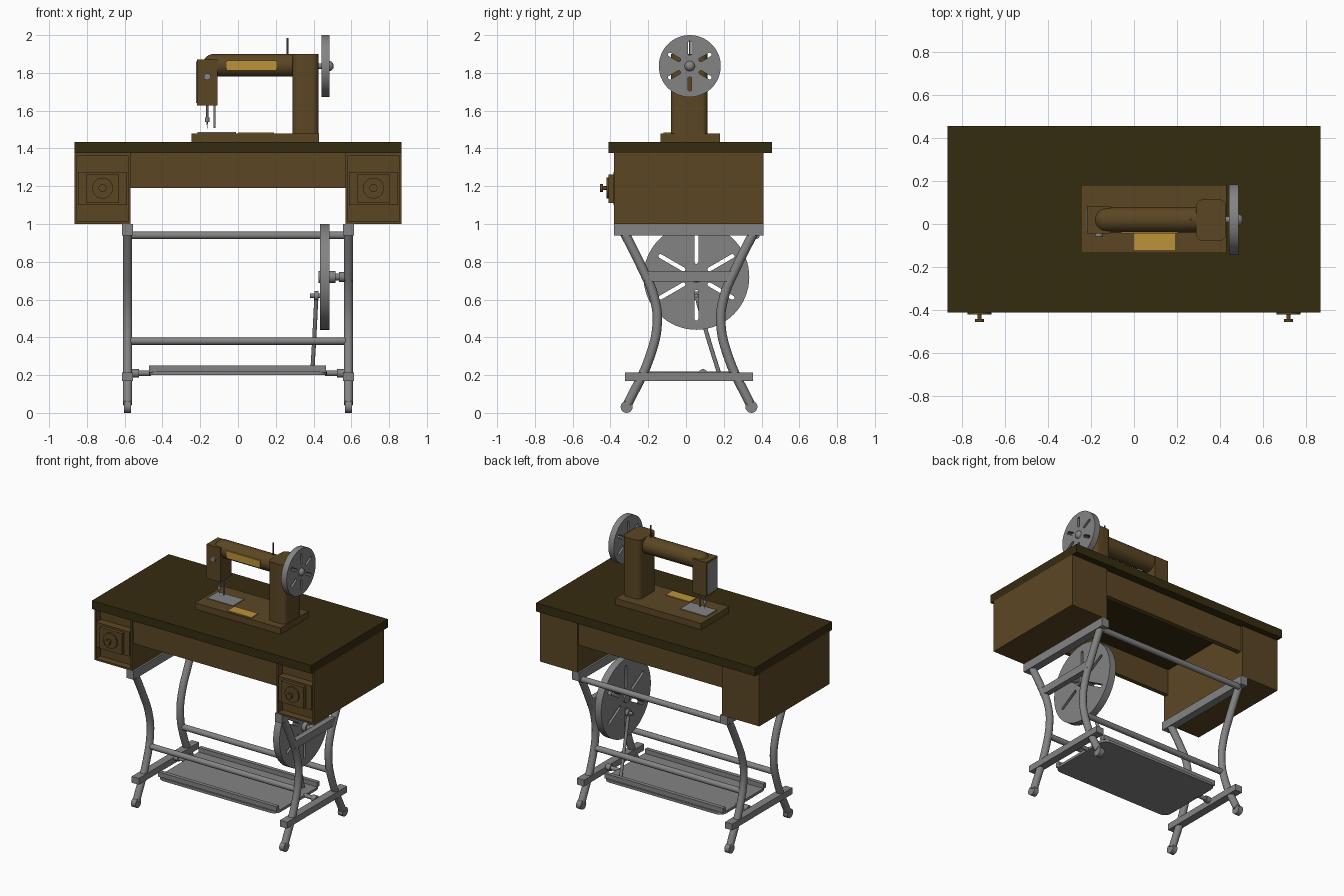
import bpy, bmesh, math
from mathutils import Vector

if "Cube" in bpy.data.objects:
    bpy.data.objects.remove(bpy.data.objects["Cube"])


def material(name, rgb):
    m = bpy.data.materials.new(name)
    m.diffuse_color = (*rgb, 1)
    m.use_nodes = True
    m.node_tree.nodes["Principled BSDF"].inputs["Base Color"].default_value = m.diffuse_color
    return m


WOOD = material("brown wood", (0.105, 0.062, 0.017))
TOP = material("dark wood", (0.036, 0.025, 0.005))
IRON = material("grey iron", (0.23, 0.23, 0.235))
GOLD = material("gold", (0.50, 0.29, 0.04))
DARK = material("dark steel", (0.06, 0.06, 0.06))


def finish(bm, name, mat, smooth=False):
    bmesh.ops.recalc_face_normals(bm, faces=bm.faces)
    me = bpy.data.meshes.new(name)
    bm.to_mesh(me)
    bm.free()
    ob = bpy.data.objects.new(name, me)
    bpy.context.collection.objects.link(ob)
    me.materials.append(mat)
    if smooth:
        smooth_it(ob)
    return ob


def smooth_it(ob):
    bpy.ops.object.select_all(action='DESELECT')
    ob.select_set(True)
    bpy.context.view_layer.objects.active = ob
    bpy.ops.object.shade_smooth_by_angle(angle=math.radians(35))


def box_bm(x, y, z):
    bm = bmesh.new()
    bmesh.ops.create_cube(bm, size=1)
    for v in bm.verts:
        v.co = [(r[0] + r[1]) / 2 + c * (r[1] - r[0]) for c, r in zip(v.co, (x, y, z))]
    return bm


def box(name, mat, x, y, z, upright_bevel=0):
    x = sorted(x)
    bm = box_bm(x, y, z)
    if upright_bevel:
        edges = [e for e in bm.edges if abs(e.verts[0].co.z - e.verts[1].co.z) > 1e-4]
        bmesh.ops.bevel(bm, geom=edges, offset=upright_bevel, segments=5, affect='EDGES', profile=0.5)
    return finish(bm, name, mat, upright_bevel > 0)


def rod(name, mat, a, b, r, sides=24, r2=None):
    a, b = Vector(a), Vector(b)
    bm = bmesh.new()
    bmesh.ops.create_cone(bm, cap_ends=True, segments=sides, radius1=r,
                          radius2=r if r2 is None else r2, depth=(b - a).length)
    q = Vector((0, 0, 1)).rotation_difference(b - a)
    for v in bm.verts:
        v.co = q @ v.co + (a + b) / 2
    return finish(bm, name, mat, True)


def ball(name, mat, c, r):
    bm = bmesh.new()
    bmesh.ops.create_uvsphere(bm, u_segments=24, v_segments=14, radius=r)
    bmesh.ops.translate(bm, verts=bm.verts, vec=c)
    return finish(bm, name, mat, True)


def curve_mesh(name, cu, mat):
    ob = bpy.data.objects.new(name, cu)
    bpy.context.collection.objects.link(ob)
    cu.materials.append(mat)
    bpy.ops.object.select_all(action='DESELECT')
    ob.select_set(True)
    bpy.context.view_layer.objects.active = ob
    bpy.ops.object.convert(target='MESH')
    ob = bpy.context.view_layer.objects.active
    smooth_it(ob)
    return ob


def tube(name, mat, pts, r):
    cu = bpy.data.curves.new(name, 'CURVE')
    cu.dimensions = '3D'
    cu.bevel_depth, cu.bevel_resolution, cu.use_fill_caps = r, 4, True
    sp = cu.splines.new('BEZIER')
    sp.resolution_u = 6
    sp.bezier_points.add(len(pts) - 1)
    for bp, p in zip(sp.bezier_points, pts):
        bp.co = p
        bp.handle_left_type = bp.handle_right_type = 'AUTO'
    return curve_mesh(name, cu, mat)


def slotted_wheel(name, centre, radius, thick, r_in, r_out, half_w):
    """Disc facing x with six radial round-ended slots cut through it."""
    cu = bpy.data.curves.new(name, 'CURVE')
    cu.dimensions, cu.fill_mode, cu.extrude = '2D', 'BOTH', thick / 2

    def loop(pts):
        sp = cu.splines.new('POLY')
        sp.points.add(len(pts) - 1)
        for p, c in zip(sp.points, pts):
            p.co = (*c, 0, 1)
        sp.use_cyclic_u = True

    loop([(radius * math.cos(i * math.pi / 32), radius * math.sin(i * math.pi / 32)) for i in range(64)])
    for k in range(6):
        t = math.radians(30 + 60 * k)
        c, s = math.cos(t), math.sin(t)
        pts = []
        for end, start in ((r_out, -90), (r_in, 90)):
            for i in range(6):
                a = math.radians(start + 36 * i)
                u, w = end + half_w * math.cos(a), half_w * math.sin(a)
                pts.append((u * c - w * s, u * s + w * c))
        loop(pts)
    ob = curve_mesh(name, cu, IRON)
    for v in ob.data.vertices:
        v.co = Vector((v.co.z, v.co.x, v.co.y)) + Vector(centre)
    ob.data.update()
    return ob


# Table top and aprons
box("table_top", TOP, (-0.865, 0.865), (-0.41, 0.455), (1.375, 1.435))
box("front_apron_upper", WOOD, (-0.57, 0.57), (-0.37, -0.335), (1.285, 1.375))
box("front_apron_lower", WOOD, (-0.57, 0.57), (-0.365, -0.335), (1.19, 1.285))
box("back_apron", WOOD, (-0.57, 0.57), (0.36, 0.395), (1.19, 1.375))

for s, side in ((-1, "left"), (1, "right")):
    # Drawer cabinet with recessed front, drawer and knob
    bm = box_bm(sorted((s * 0.57, s * 0.865)), (-0.38, 0.41), (1.0, 1.375))
    front = min(bm.faces, key=lambda f: f.calc_center_median().y)
    bmesh.ops.inset_region(bm, faces=[front], thickness=0.017)
    new = bmesh.ops.extrude_discrete_faces(bm, faces=[front])["faces"]
    bmesh.ops.translate(bm, verts=new[0].verts, vec=(0, 0.05, 0))
    finish(bm, side + "_cabinet", WOOD)
    box(side + "_drawer", WOOD, (s * 0.588, s * 0.848), (-0.385, -0.32), (1.1, 1.275))
    box(side + "_drawer_panel", WOOD, (s * 0.63, s * 0.805), (-0.41, -0.38), (1.11, 1.262))
    kx = s * 0.717
    rod(side + "_knob_plate", WOOD, (kx, -0.40, 1.19), (kx, -0.42, 1.19), 0.055, 32)
    rod(side + "_knob_stem", WOOD, (kx, -0.42, 1.19), (kx, -0.442, 1.19), 0.01)
    rod(side + "_knob", WOOD, (kx, -0.44, 1.19), (kx, -0.455, 1.19), 0.021)

    # Cast iron end frame
    X = s * 0.585
    wide = (X - 0.028, X + 0.028)
    box(side + "_top_bar", IRON, wide, (-0.38, 0.41), (0.94, 1.0))
    box(side + "_low_bar", IRON, wide, (-0.323, 0.355), (0.17, 0.215))
    for d, end in ((-1, "front"), (1, "back")):
        path = [(0.345, 0.96), (0.25, 0.77), (0.187, 0.62), (0.168, 0.48), (0.21, 0.29), (0.325, 0.045)]
        tube(f"{side}_{end}_leg", IRON, [(X, 0.016 + d * y, z) for y, z in path], 0.025)
        fy = 0.016 + d * 0.33
        rod(f"{side}_{end}_foot", IRON, (X - 0.018, fy, 0.032), (X + 0.018, fy, 0.032), 0.032)

    # Treadle pivots
    rod(side + "_treadle_pivot", IRON, (s * 0.46, 0.09, 0.21), (s * 0.56, 0.09, 0.21), 0.014)
    rod(side + "_pivot_collar", IRON, (s * 0.525, 0.09, 0.21), (s * 0.56, 0.09, 0.21), 0.022)

# Stretchers between the end frames
rod("upper_stretcher", IRON, (-0.575, 0.37, 0.94), (0.575, 0.37, 0.94), 0.02)
rod("front_stretcher", IRON, (-0.585, -0.165, 0.38), (0.585, -0.165, 0.38), 0.02)
rod("back_stretcher", IRON, (-0.585, 0.197, 0.38), (0.585, 0.197, 0.38), 0.02)
box("axle_bar", IRON, (0.565, 0.605), (-0.22, 0.25), (0.695, 0.75))

# Treadle plate with raised rails
box("treadle_plate", IRON, (-0.47, 0.47), (-0.24, 0.265), (0.2, 0.218), 0.05)
for y in (-0.215, 0.24):
    box("treadle_rail", IRON, (-0.47, 0.465), (y - 0.014, y + 0.014), (0.215, 0.25))

# Drive wheel, axle, crank and pitman rod
slotted_wheel("drive_wheel", (0.46, 0.055, 0.72), 0.28, 0.05, 0.08, 0.22, 0.011)
rod("drive_hub", IRON, (0.425, 0.055, 0.72), (0.515, 0.055, 0.72), 0.032)
rod("drive_axle", IRON, (0.48, 0.055, 0.72), (0.59, 0.055, 0.72), 0.018)
rod("axle_collar", IRON, (0.535, 0.055, 0.72), (0.57, 0.055, 0.72), 0.027)
rod("crank_pin", IRON, (0.38, 0.055, 0.62), (0.45, 0.055, 0.62), 0.011)
rod("crank_collar", IRON, (0.405, 0.055, 0.62), (0.425, 0.055, 0.62), 0.024)
tube("pitman_rod", IRON, [(0.415, 0.055, 0.62), (0.405, 0.11, 0.42), (0.393, 0.175, 0.21)], 0.011)

# Sewing machine body
AY, AZ = 0.02, 1.84
box("machine_base", WOOD, (-0.245, 0.43), (-0.135, 0.18), (1.435, 1.48))
box("machine_pillar", WOOD, (0.288, 0.427), (-0.08, 0.115), (1.48, 1.9), 0.035)
rod("machine_arm", WOOD, (-0.128, AY, AZ), (0.3, AY, AZ), 0.06, 32)
ball("arm_end", WOOD, (-0.128, AY, AZ), 0.06)
box("machine_head", WOOD, (-0.218, -0.108), (-0.043, 0.083), (1.627, 1.87))
box("head_face_plate", IRON, (-0.223, -0.217), (-0.035, 0.075), (1.64, 1.86))
box("arm_plate", GOLD, (-0.06, 0.205), (-0.045, -0.038), (1.812, 1.865))
box("bed_plate", GOLD, (0.0, 0.19), (-0.12, -0.042), (1.48, 1.485))
box("needle_plate", IRON, (-0.215, -0.01), (-0.04, 0.08), (1.48, 1.486))
rod("tension_knob", IRON, (-0.163, -0.04, 1.78), (-0.163, -0.058, 1.78), 0.018)

# Needle and presser bars
rod("needle_bar", IRON, (-0.163, AY, 1.64), (-0.163, AY, 1.55), 0.006, 16)
rod("needle_clamp", IRON, (-0.163, AY, 1.565), (-0.163, AY, 1.54), 0.012, 16)
rod("needle", IRON, (-0.163, AY, 1.545), (-0.163, AY, 1.505), 0.004, 12, 0.001)
rod("presser_bar", IRON, (-0.125, AY, 1.64), (-0.125, AY, 1.508), 0.006, 16)
rod("spool_pin", DARK, (0.263, AY, 1.89), (0.263, AY, 1.985), 0.005, 16)

# Hand wheel
slotted_wheel("hand_wheel", (0.463, AY, 1.836), 0.164, 0.043, 0.067, 0.122, 0.01)
rod("hand_wheel_axle", IRON, (0.42, AY, 1.836), (0.49, AY, 1.836), 0.015)
ball("hand_wheel_hub", IRON, (0.479, AY, 1.836), 0.028)
